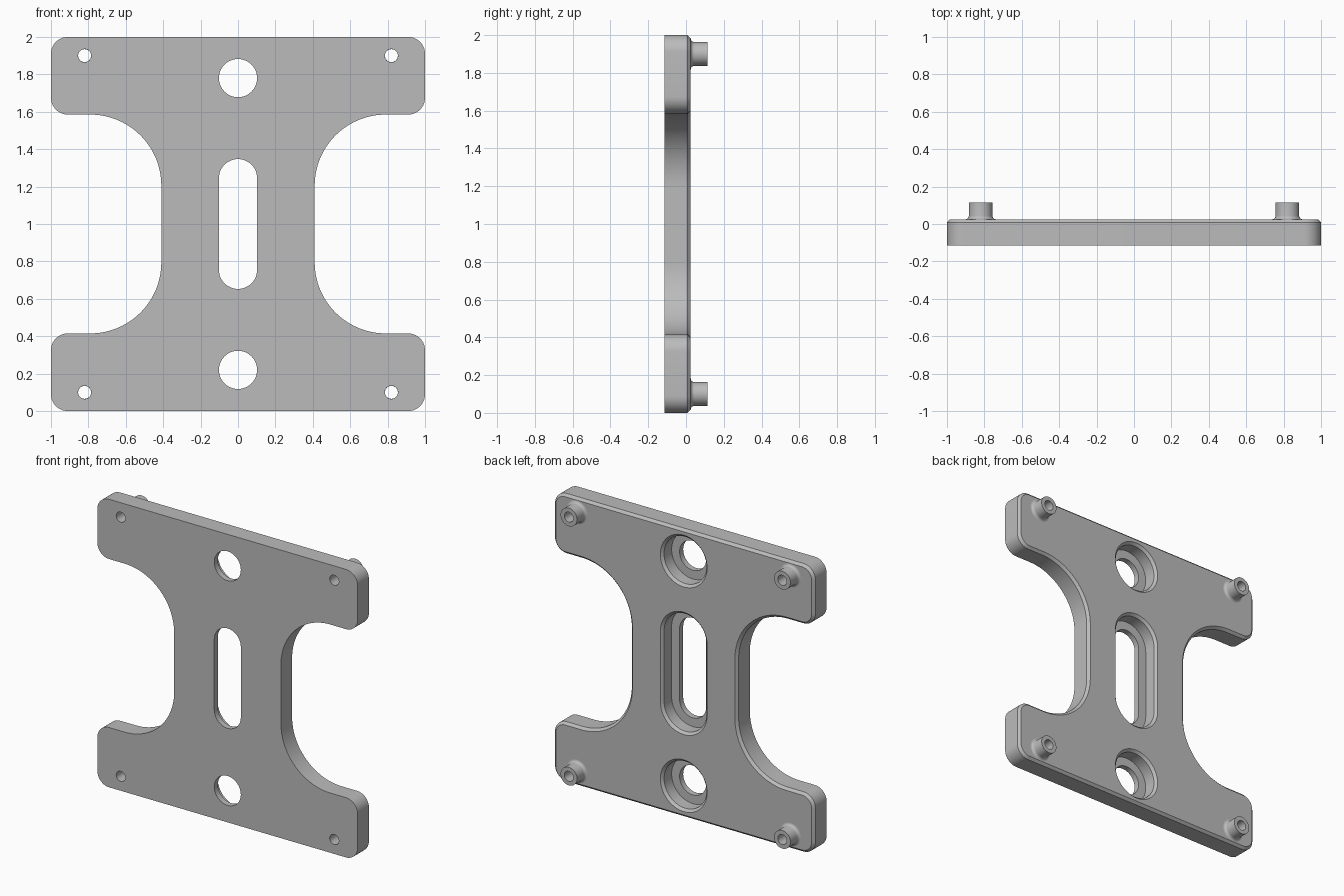
import bpy, bmesh
from math import sin, cos, radians

cube = bpy.data.objects.get("Cube")
if cube:
    bpy.data.objects.remove(cube, do_unlink=True)

FRONT, BACK, TIP = -0.115, 0.025, 0.115     # depths of the faces along y
CHAMFER = 0.017
ARM, WAIST = 0.415, 0.41                    # arm height, waist half width
CORNER, SWEEP = 0.09, 0.38                  # convex and concave radii

grey = bpy.data.materials.new("plain_grey")
grey.use_nodes = True
grey.diffuse_color = (0.5, 0.5, 0.5, 1)
grey.node_tree.nodes["Principled BSDF"].inputs["Base Color"].default_value = (0.5, 0.5, 0.5, 1)


def arc(cx, cz, r, start, end, steps):
    angles = [radians(start + (end - start) * i / steps) for i in range(steps + 1)]
    return [(cx + r * cos(a), cz + r * sin(a)) for a in angles]


def outline(inset):
    """Plate outline in x and z, moved inward by inset."""
    c, s = CORNER - inset, SWEEP + inset
    x, sx = 1 - CORNER, WAIST + SWEEP
    half = (arc(x, CORNER, c, -90, 0, 10)
            + arc(x, ARM - CORNER, c, 0, 90, 10)
            + arc(sx, ARM + SWEEP, s, -90, -180, 24))
    half += [(px, 2 - pz) for px, pz in reversed(half)]
    return half + [(-px, pz) for px, pz in reversed(half)]


def slot(cx, cz, r, half_length):
    return arc(cx, cz + half_length, r, 0, 180, 24) + arc(cx, cz - half_length, r, 180, 360, 24)


def circle(cx, cz, r):
    return arc(cx, cz, r, 0, 360, 48)[:-1]


def loft(name, layers, ring=False):
    """Join (y, points) layers with quads; cap the ends or close into a ring."""
    bm = bmesh.new()
    rows = [[bm.verts.new((x, y, z)) for x, z in points] for y, points in layers]
    n = len(rows[0])
    pairs = list(zip(rows, rows[1:]))
    if ring:
        pairs.append((rows[-1], rows[0]))
    else:
        bm.faces.new(rows[0])
        bm.faces.new(rows[-1])
    for a, b in pairs:
        for i in range(n):
            j = (i + 1) % n
            bm.faces.new((a[i], a[j], b[j], b[i]))
    bmesh.ops.recalc_face_normals(bm, faces=bm.faces)
    mesh = bpy.data.meshes.new(name)
    bm.to_mesh(mesh)
    bm.free()
    mesh.materials.append(grey)
    obj = bpy.data.objects.new(name, mesh)
    bpy.context.collection.objects.link(obj)
    return obj


def activate(obj):
    bpy.ops.object.select_all(action='DESELECT')
    obj.select_set(True)
    bpy.context.view_layer.objects.active = obj


def cut(obj, cutter):
    cutter.hide_render = True
    mod = obj.modifiers.new("cut", 'BOOLEAN')
    mod.operation, mod.solver, mod.object = 'DIFFERENCE', 'EXACT', cutter
    activate(obj)
    bpy.ops.object.modifier_apply(modifier=mod.name)
    bpy.data.objects.remove(cutter, do_unlink=True)


def smooth(obj):
    activate(obj)
    bpy.ops.object.shade_smooth_by_angle(angle=radians(30))


# Plate with a chamfered back rim
plate = loft("plate", [(FRONT, outline(0)), (BACK - CHAMFER, outline(0)), (BACK, outline(CHAMFER))])

# Recessed round holes and central slot, stepped wider from the back
THROUGH, RECESS, FLOOR = 0.102, 0.163, -0.075
steps = [(FRONT - 0.05, THROUGH), (FLOOR, THROUGH), (FLOOR, RECESS),
         (BACK - CHAMFER, RECESS), (BACK + 0.01, RECESS + CHAMFER + 0.01)]
for z, length in ((0.22, 0), (1, 0.245), (1.78, 0)):
    shape = (lambda r: slot(0, z, r, length)) if length else (lambda r: circle(0, z, r))
    cut(plate, loft("hole_cutter", [(y, shape(r)) for y, r in steps]))

# Corner bores and hollow standoffs with a filleted foot
BORE, POST, FILLET = 0.035, 0.063, 0.019
foot = [(BACK + FILLET * (1 - cos(radians(a))), POST + FILLET * (1 - sin(radians(a))))
        for a in range(0, 91, 15)]
profile = [(BACK - 0.002, BORE - 0.0005), (BACK - 0.002, POST + FILLET)] + foot + [(TIP, POST), (TIP, BORE - 0.0005)]
for side, x in (("left", 0.82), ("right", -0.82)):
    for level, z in (("lower", 0.1), ("upper", 1.9)):
        cut(plate, loft("bore_cutter", [(FRONT - 0.05, circle(x, z, BORE)), (TIP, circle(x, z, BORE))]))
        smooth(loft(f"{level}_{side}_standoff", [(y, circle(x, z, r)) for y, r in profile], ring=True))
smooth(plate)
